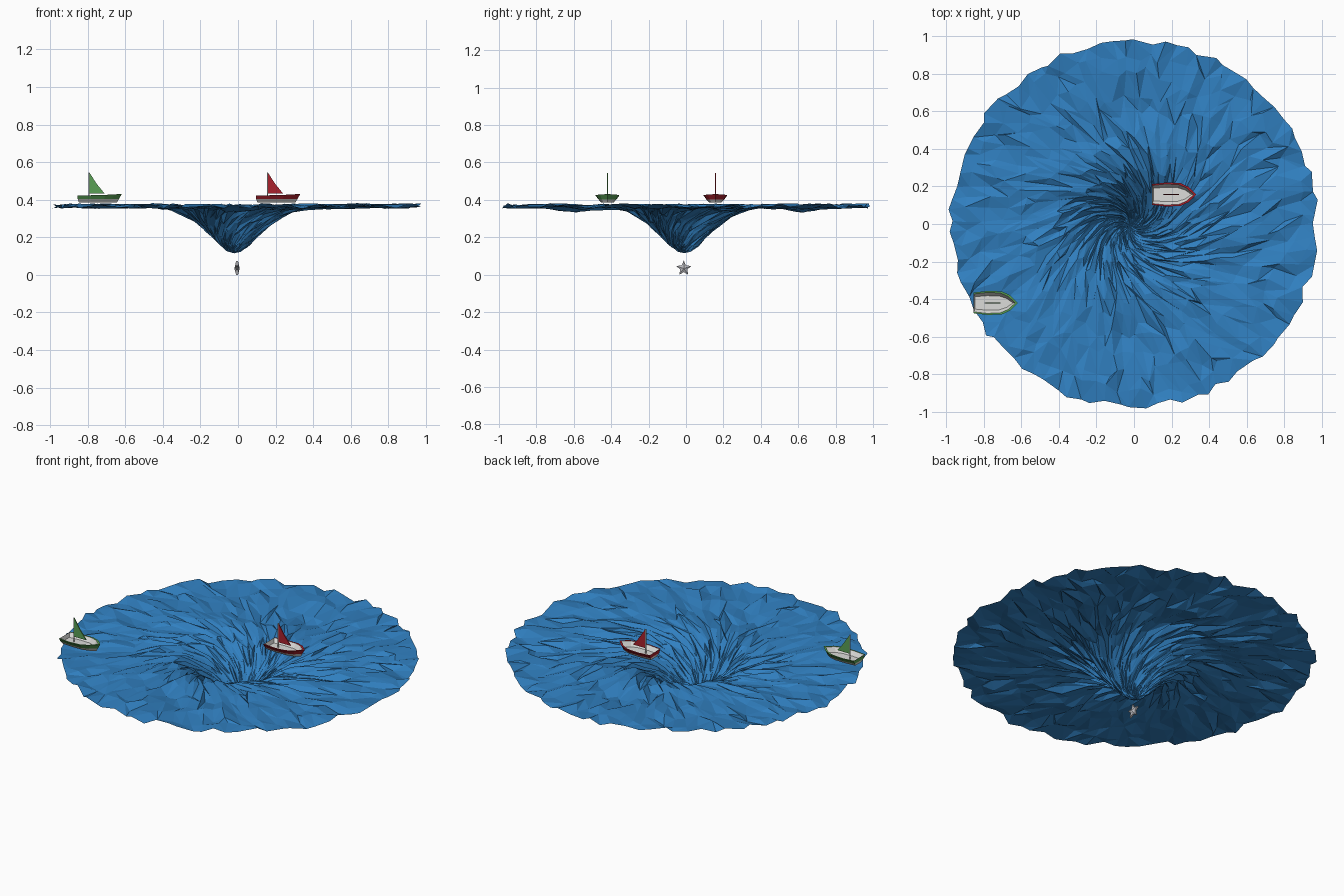
import bpy, bmesh, math, random

if "Cube" in bpy.data.objects:
    bpy.data.objects.remove(bpy.data.objects["Cube"])
random.seed(7)


def mat(name, rgb):
    m = bpy.data.materials.new(name)
    m.diffuse_color = (*rgb, 1)
    m.use_nodes = True
    m.node_tree.nodes["Principled BSDF"].inputs["Base Color"].default_value = m.diffuse_color
    return m


WATER = mat("water_blue", (0.03, 0.215, 0.53))
WHITE = mat("hull_white", (0.72, 0.72, 0.70))
GREY = mat("star_grey", (0.50, 0.50, 0.53))
GREEN = mat("boat_green", (0.10, 0.35, 0.09))
RED = mat("boat_red", (0.40, 0.015, 0.025))


def finish(name, bm, mats):
    me = bpy.data.meshes.new(name)
    bm.to_mesh(me)
    bm.free()
    for m in mats:
        me.materials.append(m)
    ob = bpy.data.objects.new(name, me)
    bpy.context.collection.objects.link(ob)
    return ob


def interp(t, pts):
    for (a, za), (b, zb) in zip(pts, pts[1:]):
        if t <= b:
            return za + (zb - za) * max(0, t - a) / (b - a)
    return pts[-1][1]


# Whirlpool: jittered rings, twisted towards a sunken centre
FUNNEL = [(0, 0.118), (0.04, 0.13), (0.08, 0.16), (0.13, 0.215), (0.18, 0.262),
          (0.24, 0.312), (0.31, 0.345), (0.40, 0.363), (1, 0.368)]
RINGS = [0.04, 0.08, 0.13, 0.18, 0.24, 0.31, 0.40, 0.50, 0.60, 0.70, 0.80, 0.89, 0.972]
SEG = 88


def water():
    bm = bmesh.new()
    rings = []
    for i, r in enumerate(RINGS):
        ring = []
        last = r == RINGS[-1]
        step = 0.02 if last else min(0.04, r * 0.16)
        for k in range(SEG):
            rr = r + random.uniform(-step, step)
            a = (k + random.uniform(-0.32, 0.32)) * math.tau / SEG - 1.9 * math.exp(-rr / 0.2)
            cx, cy = -0.02 * (1 - rr), -0.01 * (1 - rr)
            x, y = cx + rr * math.cos(a), cy + rr * math.sin(a)
            z = interp(rr, FUNNEL) + random.uniform(-1, 1) * min(0.015, 0.004 + r * 0.05)
            # two shallow troughs in front of and behind the funnel
            z -= 0.026 * math.exp(-(x / 0.16) ** 2 - ((abs(y) - 0.61) / 0.09) ** 2)
            ring.append(bm.verts.new((x, y, z)))
        rings.append(ring)
    tip = bm.verts.new((-0.02, -0.01, 0.115))
    for k in range(SEG):
        n = (k + 1) % SEG
        bm.faces.new((tip, rings[0][k], rings[0][n]))
        for a, b in zip(rings, rings[1:]):
            if random.random() < 0.5:
                bm.faces.new((a[k], b[k], b[n]))
                bm.faces.new((a[k], b[n], a[n]))
            else:
                bm.faces.new((a[k], b[k], a[n]))
                bm.faces.new((b[k], b[n], a[n]))
    finish("whirlpool_water", bm, [WATER])


# Boats: lofted hull with a coloured upper band and rim, hollow white inside
HALF = [(-0.115, 0.055), (-0.04, 0.064), (0.035, 0.061), (0.08, 0.040)]
BOW = 0.12


def outline(bm, z, wide, long, sheer=0.0):
    pts = HALF + [(BOW, 0)] + [(x, -y) for x, y in reversed(HALF)]
    vs = []
    for x, y in pts:
        lx = -0.115 * min(1, long + 0.08) + (x + 0.115) * long if long < 1 else x
        vs.append(bm.verts.new((lx, y * wide, z + sheer * max(0, x) / BOW)))
    return vs


def boat(label, cx, cy, paint):
    bm = bmesh.new()
    loops = [outline(bm, 0.385, 0.50, 0.86), outline(bm, 0.403, 0.76, 0.93),
             outline(bm, 0.424, 1.0, 1.0, 0.007), outline(bm, 0.424, 0.87, 0.94, 0.006),
             outline(bm, 0.400, 0.60, 0.86)]
    bm.faces.new(loops[0])
    n = len(loops[0])
    for j, slot in enumerate((0, 1, 1, 0)):
        for k in range(n):
            m = (k + 1) % n
            f = bm.faces.new((loops[j][k], loops[j][m], loops[j + 1][m], loops[j + 1][k]))
            f.material_index = slot
    bm.faces.new(loops[-1])
    bmesh.ops.recalc_face_normals(bm, faces=bm.faces)
    hull = finish(label + "_hull", bm, [WHITE, paint])
    hull.location = (cx, cy, 0)

    # mast
    bpy.ops.mesh.primitive_cylinder_add(vertices=8, radius=0.003, depth=0.146,
                                        location=(cx - 0.055, cy, 0.472))
    mast = bpy.context.object
    mast.name = label + "_mast"
    mast.data.materials.append(WHITE)

    # triangular sail
    bm = bmesh.new()
    tri = [(-0.052, 0.433), (0.028, 0.433), (-0.012, 0.482), (-0.052, 0.543)]
    f = bm.faces.new([bm.verts.new((x, -0.003, z)) for x, z in tri])
    ext = bmesh.ops.extrude_face_region(bm, geom=[f])
    for v in ext["geom"]:
        if isinstance(v, bmesh.types.BMVert):
            v.co.y = 0.003
    bmesh.ops.recalc_face_normals(bm, faces=bm.faces)
    finish(label + "_sail", bm, [paint]).location = (cx, cy, 0)


# Star: five points with a raised centre on both sides, facing along x
def star():
    bm = bmesh.new()
    rim = []
    for k in range(10):
        a = math.pi / 2 + k * math.pi / 5
        r = 0.0415 if k % 2 == 0 else 0.020
        rim.append([bm.verts.new((s * 0.005, r * math.cos(a), r * math.sin(a))) for s in (-1, 1)])
    caps = [bm.verts.new((s * 0.014, 0, 0)) for s in (-1, 1)]
    for k in range(10):
        a, b = rim[k], rim[(k + 1) % 10]
        bm.faces.new((a[0], b[0], b[1], a[1]))
        for s in (0, 1):
            bm.faces.new((caps[s], a[s], b[s]))
    bmesh.ops.recalc_face_normals(bm, faces=bm.faces)
    finish("sea_star", bm, [GREY]).location = (-0.005, -0.012, 0.0336)


water()
boat("green_boat", -0.738, -0.42, GREEN)
boat("red_boat", 0.212, 0.157, RED)
star()
